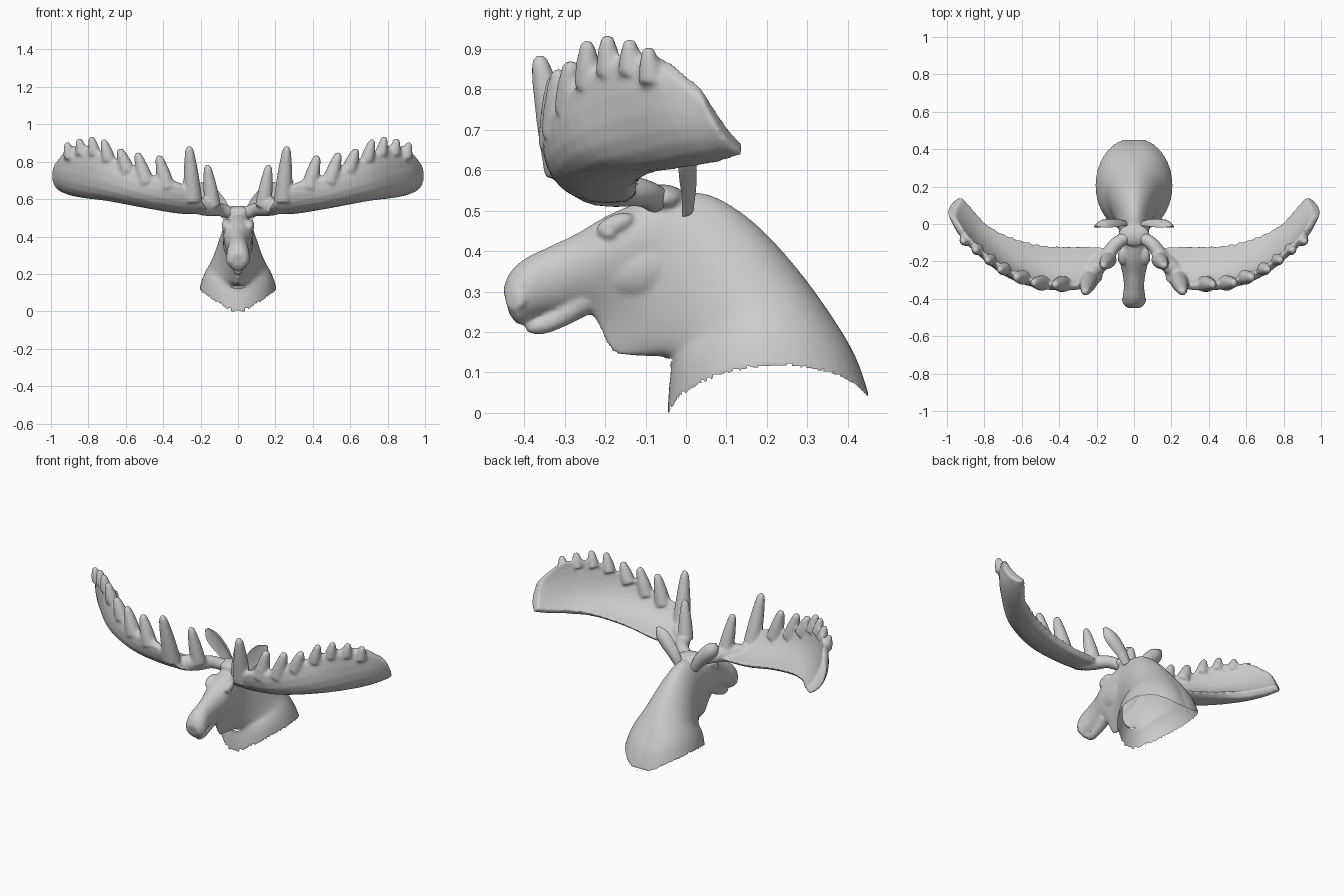
import bpy, bmesh, math
from mathutils import Vector

if "Cube" in bpy.data.objects:
    bpy.data.objects.remove(bpy.data.objects["Cube"])

def make(name, rings):
    """Skin a list of closed point rings into a capped mesh object."""
    bm = bmesh.new()
    vs = [[bm.verts.new(p) for p in r] for r in rings]
    n = len(vs[0])
    for a, b in zip(vs, vs[1:]):
        for i in range(n):
            j = (i + 1) % n
            bm.faces.new((a[i], a[j], b[j], b[i]))
    h = n // 2
    for r in (vs[0], vs[-1]):             # strip caps keep arched ends clean
        bm.faces.new((r[0], r[1], r[n - 1]))
        for i in range(1, h - 1):
            bm.faces.new((r[i], r[i + 1], r[n - i - 1], r[n - i]))
        bm.faces.new((r[h - 1], r[h], r[h + 1]))
    bmesh.ops.recalc_face_normals(bm, faces=bm.faces)
    me = bpy.data.meshes.new(name)
    bm.to_mesh(me)
    bm.free()
    ob = bpy.data.objects.new(name, me)
    bpy.context.collection.objects.link(ob)
    return ob

def catmull(rows, steps):
    """Smoothly interpolate equal-length number rows."""
    P = [rows[0]] + rows + [rows[-1]]
    out = []
    for k in range(len(rows) - 1):
        for s in range(steps):
            t = s / steps
            out.append([0.5 * (2*b + (c-a)*t + (2*a-5*b+4*c-d)*t*t + (3*b-a-3*c+d)*t**3)
                        for a, b, c, d in zip(*P[k:k + 4])])
    return out + [list(rows[-1])]

def tube(name, path, ref=(0, 1, 0), scoop=1.0, sides=16):
    """Round limb through (x, y, z, radius) points; scoop < 0 hollows its front."""
    pts = catmull(path, 4)
    rings = []
    for i, p in enumerate(pts):
        c, r = Vector(p[:3]), p[3]
        d = (Vector(pts[min(i + 1, len(pts) - 1)][:3]) - Vector(pts[max(i - 1, 0)][:3])).normalized()
        v = Vector(ref)
        v = (v - d * v.dot(d)).normalized()
        u = d.cross(v)
        ring = []
        for k in range(sides):
            a = 2 * math.pi * (k + .5) / sides
            s = math.sin(a)
            ring.append(c + r * (math.cos(a) * u + (s if s > 0 else s * scoop) * v))
        rings.append(ring)
    return make(name, rings)

def ball(loc, scale, rot=(0, 0, 0)):
    bpy.ops.mesh.primitive_uv_sphere_add(segments=24, ring_count=14, location=loc, rotation=rot)
    ob = bpy.context.object
    ob.scale = scale
    return ob

def select(objs):
    bpy.ops.object.select_all(action='DESELECT')
    for o in objs:
        o.select_set(True)
    bpy.context.view_layer.objects.active = objs[0]

def fuse(name, objs, voxel, smooth, mirror=False):
    """Join parts and melt them into one smooth skin."""
    select(objs)
    bpy.ops.object.join()
    ob = bpy.context.object
    ob.name = name
    m = ob.modifiers.new("melt", 'REMESH')
    m.mode, m.voxel_size, m.use_smooth_shade = 'VOXEL', voxel, True
    m = ob.modifiers.new("soften", 'SMOOTH')
    m.factor, m.iterations = 0.5, smooth
    if mirror:
        m = ob.modifiers.new("mirror", 'MIRROR')
        m.use_mirror_merge = False
    bpy.ops.object.convert(target='MESH')
    return bpy.context.object

# Head and neck: top y,z / bottom y,z / half width / bottom pinch / arch
stations = [
    (.464, -.005, -.048, -.03, .208, 0, .13),
    (.425, .12, -.042, .06, .192, 0, .08),
    (.365, .23, -.038, .115, .175, .1, .04),
    (.28, .35, -.055, .138, .152, .35, 0),
    (.18, .46, -.11, .14, .122, .6, 0),
    (.08, .53, -.165, .143, .098, .8, 0),
    (0, .545, -.192, .165, .088, .8, 0),
    (-.10, .525, -.213, .21, .09, .7, 0),
    (-.19, .49, -.235, .245, .082, .5, 0),
    (-.27, .443, -.275, .258, .064, .3, 0),
    (-.34, .41, -.325, .25, .055, .1, 0),
    (-.40, .38, -.375, .236, .060, 0, 0),
    (-.436, .345, -.412, .218, .058, 0, 0),
    (-.452, .305, -.437, .245, .038, 0, 0)]
rings = []
for ty, tz, by, bz, w, k, arch in catmull(stations, 5):
    ring = []
    for i in range(48):
        a = 2 * math.pi * i / 48
        t, s = .5 + .5 * math.cos(a), math.sin(a)
        ring.append((w * s * (1 - k * (1 - t) ** 2), by + (ty - by) * t,
                     bz + (tz - bz) * t + arch * abs(s)))
    rings.append(ring)
parts = [make("skin", rings)]
# Lower jaw and crown between the antlers
parts.append(tube("jaw", [(0, -.25, .28, .038), (0, -.31, .238, .027), (0, -.36, .216, .023),
                          (0, -.395, .214, .014)], ref=(1, 0, 0)))
parts.append(ball((0, -.06, .53), (.085, .06, .035)))
# Cheeks, brows, eyes and nostril rims
for s in (-1, 1):
    parts.append(ball((s * .03, -.10, .365), (.05, .12, .08), (.25, 0, 0)))
    parts.append(ball((s * .06, -.175, .465), (.027, .05, .025), (.4, 0, 0)))
    parts.append(ball((s * .07, -.19, .445), (.017, .02, .016)))
    bpy.ops.mesh.primitive_torus_add(location=(s * .046, -.422, .28), rotation=(0, math.pi / 2, -s * .6),
                                     major_radius=.019, minor_radius=.01)
    parts.append(bpy.context.object)
head = fuse("head_and_neck", parts, .007, 4)

# Open the underside of the neck
bm = bmesh.new()
bm.from_mesh(head.data)
under = [f for f in bm.faces if f.normal.z < -.25 and f.calc_center_median().z < .135
         and f.calc_center_median().y > -.06]
bmesh.ops.delete(bm, geom=under, context='FACES')
bm.to_mesh(head.data)
bm.free()

# Ears
ear = tube("ears", [(.05, -.01, .50, .028), (.09, -.012, .56, .038), (.135, -.018, .61, .045),
                    (.175, -.02, .65, .04), (.205, -.015, .685, .012)], scoop=-.15)
ear.modifiers.new("mirror", 'MIRROR')
select([ear])
bpy.ops.object.convert(target='MESH')
bpy.ops.object.shade_smooth_by_angle(angle=math.radians(50))

# Antler palm: rear edge, belly control and front edge at each station
palm = [
    ((.17, -.13, .535), (.15, -.26, .52), (.19, -.31, .58)),
    ((.32, -.13, .54), (.28, -.33, .51), (.31, -.34, .68)),
    ((.50, -.125, .57), (.50, -.36, .54), (.48, -.33, .725)),
    ((.68, -.075, .605), (.72, -.30, .58), (.64, -.275, .80)),
    ((.80, -.005, .62), (.88, -.15, .61), (.79, -.18, .87)),
    ((.87, .07, .63), (.98, -.03, .65), (.90, -.07, .87)),
    ((.93, .14, .65), (1.0, .09, .68), (.975, .04, .79))]
rows = []
for R, C, F in palm:
    R, C, F = Vector(R), Vector(C), Vector(F)
    mid = (R + F) / 2
    out = (C - mid).normalized() * .02
    curve = lambda c, o: [(R + o) * (1 - t) ** 2 + (c + o) * 2 * t * (1 - t) + (F + o) * t * t
                          for t in (i / 7 for i in range(8))]
    ring = curve(C, out) + curve(mid.lerp(C, .45), -out)[::-1]
    ring = ring[-1:] + ring[:-1]      # start on the rear edge
    rows.append([c for p in ring for c in p])
antler = [make("blade", [[r[i:i + 3] for i in range(0, 48, 3)] for r in catmull(rows, 4)])]
# Beam from skull to palm
antler.append(tube("beam", [(.04, -.07, .525, .035), (.10, -.11, .545, .036), (.15, -.18, .55, .042),
                            (.20, -.23, .56, .045), (.26, -.26, .56, .03)], ref=(0, 0, 1)))
# Tines along the front edge: base, tip, base radius
tines = [
    ((.135, -.19, .56), (.165, -.225, .785), .045),
    ((.24, -.30, .59), (.262, -.365, .885), .05),
    ((.38, -.32, .66), (.425, -.325, .835), .046),
    ((.49, -.315, .69), (.54, -.315, .85), .044),
    ((.59, -.285, .75), (.635, -.285, .87), .042),
    ((.69, -.24, .81), (.72, -.245, .92), .037),
    ((.765, -.19, .84), (.785, -.195, .935), .034),
    ((.835, -.135, .84), (.85, -.14, .925), .034),
    ((.90, -.085, .82), (.915, -.095, .905), .033)]
for b, t, r in tines:
    b, t = Vector(b), Vector(t)
    path = [(*b.lerp(t, f), r * q) for f, q in ((0, 1), (.4, .85), (.75, .62), (.94, .42), (1, .15))]
    antler.append(tube("tine", path))
fuse("antlers", antler, .009, 4, mirror=True)
